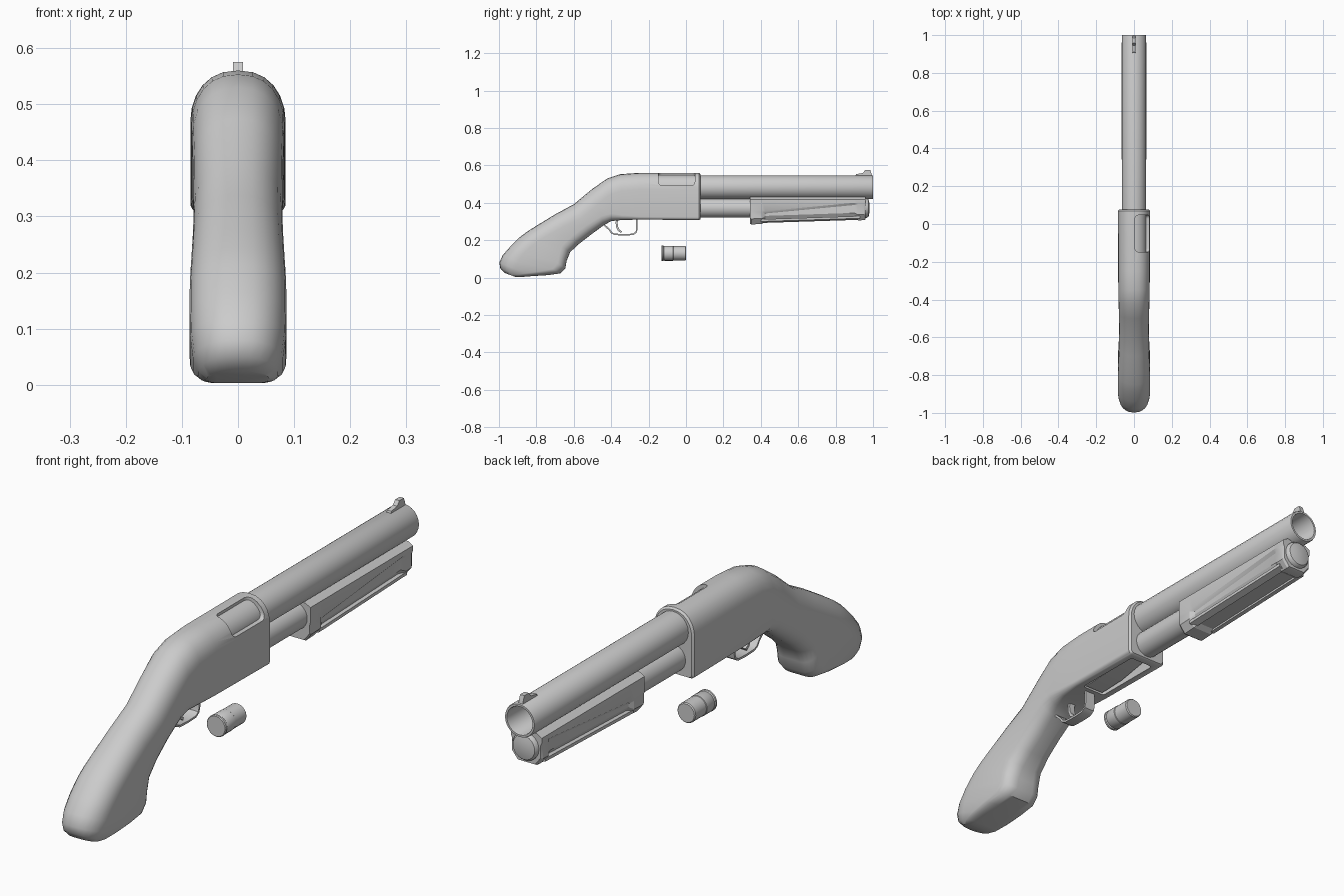
import bpy, bmesh, math
from mathutils import Vector

if "Cube" in bpy.data.objects:
    bpy.data.objects.remove(bpy.data.objects["Cube"])


def finish(name, bm, angle=35):
    bmesh.ops.remove_doubles(bm, verts=bm.verts, dist=1e-5)
    bmesh.ops.recalc_face_normals(bm, faces=bm.faces)
    me = bpy.data.meshes.new(name)
    bm.to_mesh(me)
    bm.free()
    ob = bpy.data.objects.new(name, me)
    bpy.context.collection.objects.link(ob)
    smooth(ob, angle)
    return ob


def smooth(ob, angle=35):
    bpy.ops.object.select_all(action='DESELECT')
    ob.select_set(True)
    bpy.context.view_layer.objects.active = ob
    if angle:
        bpy.ops.object.shade_smooth_by_angle(angle=math.radians(angle))


def loft(name, rings, angle=35, closed=False):
    bm = bmesh.new()
    rows = [[bm.verts.new(p) for p in r] for r in rings]
    n = len(rows[0])
    pairs = list(zip(rows, rows[1:])) + ([(rows[-1], rows[0])] if closed else [])
    for a, b in pairs:
        for i in range(n):
            j = (i + 1) % n
            bm.faces.new((a[i], a[j], b[j], b[i]))
    if not closed:
        bm.faces.new(rows[0])
        bm.faces.new(rows[-1])
    return finish(name, bm, angle)


def lathe(name, profile, z, segs=24):
    # profile of (radius, y) turned about a lengthwise axis at height z
    bm = bmesh.new()
    vs = [bm.verts.new((r, y, z)) for r, y in profile]
    es = [bm.edges.new(p) for p in zip(vs, vs[1:])]
    bmesh.ops.spin(bm, geom=vs + es, cent=(0, 0, z), axis=(0, 1, 0),
                   angle=2 * math.pi, steps=segs, use_merge=True)
    return finish(name, bm)


def box(name, lo, hi, bevel=0):
    bm = bmesh.new()
    bmesh.ops.create_cube(bm, size=1)
    for v in bm.verts:
        v.co = Vector([(a + b) / 2 + c * (b - a) for a, b, c in zip(lo, hi, v.co)])
    if bevel:
        bmesh.ops.bevel(bm, geom=bm.edges[:], offset=bevel, segments=4,
                        profile=0.5, affect='EDGES')
    return finish(name, bm)


def ribbon(name, path, half_width, thick):
    # flat strip following a path in the y-z plane
    rings = []
    for i, p in enumerate(path):
        a, b = path[max(i - 1, 0)], path[min(i + 1, len(path) - 1)]
        t = Vector((b[0] - a[0], b[1] - a[1])).normalized() * thick / 2
        rings.append([(sx * half_width, p[0] - s * t.y, p[1] + s * t.x)
                      for sx, s in ((-1, -1), (1, -1), (1, 1), (-1, 1))])
    return loft(name, rings)


def body_ring(yb, zb, yt, zt, w, rt, rb):
    # domed top (height rt) and rounded bottom corners (radius rb)
    base = Vector((0, yb, zb))
    up = Vector((0, yt - yb, zt - zb))
    h = up.length
    up /= h
    half = []
    for k in range(6):
        a = math.radians(90 * k / 5)
        half.append((w - rb + rb * math.sin(a), rb - rb * math.cos(a)))
    for k in range(7):
        a = math.radians(90 * k / 6)
        half.append((w * math.cos(a) ** 0.85 if k < 6 else 0, h - rt + rt * math.sin(a)))
    pts = half + [(-x, v) for x, v in reversed(half[:-1])]
    return [base + up * v + Vector((x, 0, 0)) for x, v in pts]


# receiver and pistol-grip stock in one loft
sections = [
    (.077, .312, .077, .553, .078, .085, .015), (.070, .308, .070, .56, .085, .09, .015),
    (-.25, .31, -.25, .56, .084, .09, .016), (-.34, .308, -.35, .553, .083, .09, .025),
    (-.40, .302, -.42, .53, .082, .09, .04), (-.44, .28, -.50, .475, .080, .09, .05),
    (-.51, .228, -.60, .392, .079, .085, .055), (-.575, .178, -.70, .338, .080, .08, .055),
    (-.62, .135, -.80, .277, .083, .08, .055), (-.638, .09, -.85, .245, .085, .08, .05),
    (-.645, .05, -.89, .215, .086, .08, .05), (-.67, .023, -.94, .165, .086, .08, .05),
    (-.74, .013, -.98, .12, .085, .09, .05), (-.82, .008, -.998, .08, .080, .09, .04),
    (-.88, .003, -.993, .05, .070, .07, .03), (-.91, .003, -.97, .025, .055, .04, .02),
]
body = loft("receiver_and_stock", [body_ring(*s) for s in sections], 0)

# ejection port and loading port
cutters = [box("ejection_cutter", (.005, -.148, .492), (.2, .047, .60), .02),
           box("loading_cutter", (-.05, -.24, .26), (.05, .045, .355), .012)]
for c in cutters:
    c.hide_render = True
    smooth(body, 0)
    m = body.modifiers.new("cut", 'BOOLEAN')
    m.object = c
    m.solver = 'EXACT'
    bpy.ops.object.modifier_apply(modifier=m.name)
    bpy.data.objects.remove(c)
smooth(body, 38)

lathe("bolt", [(0, -.17), (.066, -.17), (.066, .06), (0, .06)], .483)
loft("shell_lifter", [[(x, y, z + d) for x, d in ((-.04, 0), (.04, 0), (.04, .01), (-.04, .01))]
                      for y, z in ((-.235, .314), (-.12, .318), (.03, .345))])

# barrel with open bore, magazine tube with domed cap
lathe("barrel", [(0, .05), (.064, .05), (.064, .995), (.062, 1.0), (.054, 1.0),
                 (.052, .995), (.052, .45), (0, .45)], .483)
lathe("magazine_tube", [(0, .05), (.052, .05), (.052, .96), (0, .96)], .372)
lathe("magazine_cap", [(0, .94), (.053, .94), (.053, .966), (.046, .976), (.025, .981),
                       (0, .982)], .372)


# sliding fore-end: flared ends, recessed tapering flanks
def pump_ring(y, wi, zm, bw, zb):
    half = [(.045, .43), (.065, .418), (.065, zm), (wi, zm - .012), (wi, zb + .03), (bw, zb)]
    return [(x, y, z) for x, z in half] + [(-x, y, z) for x, z in reversed(half)]


loft("fore_end", [pump_ring(*s) for s in (
    (.342, .062, .36, .038, .288), (.350, .065, .36, .042, .284),
    (.405, .065, .36, .042, .287), (.425, .055, .355, .036, .300),
    (.90, .055, .40, .036, .316), (.92, .064, .40, .040, .306),
    (.952, .064, .40, .040, .307), (.960, .060, .40, .036, .311))], 25)
for s in (-1, 1):
    rail = [[(s * x, y, z + d) for x, d in ((.034, 0), (.06, .008), (.06, .02), (.034, .02))]
            for y, z in ((.40, .292), (.93, .309))]
    loft("fore_end_rail_" + ("left" if s < 0 else "right"), rail)

# front sight
sight = [(.905, .543), (.995, .543), (.992, .556), (.985, .575), (.958, .575), (.945, .559),
         (.91, .553)]
loft("front_sight", [[(x, y, z) for y, z in sight] for x in (-.009, .009)])

# trigger guard and trigger
ribbon("trigger_guard", [(-.262, .315), (-.262, .26), (-.267, .242), (-.283, .231), (-.33, .229),
                         (-.38, .231), (-.398, .239), (-.41, .256), (-.43, .275), (-.447, .288)],
       .022, .008)
ribbon("trigger", [(-.365, .32), (-.371, .295), (-.369, .272), (-.36, .253), (-.345, .243)],
       .012, .011)

# loose shell below the loading port
lathe("shell", [(0, -.132), (.038, -.132), (.041, -.129), (.041, -.122), (.038, -.118),
                (.040, -.114), (.040, -.07), (.0385, -.068), (.0385, -.004), (.035, 0), (0, 0)],
      .13, 20)
